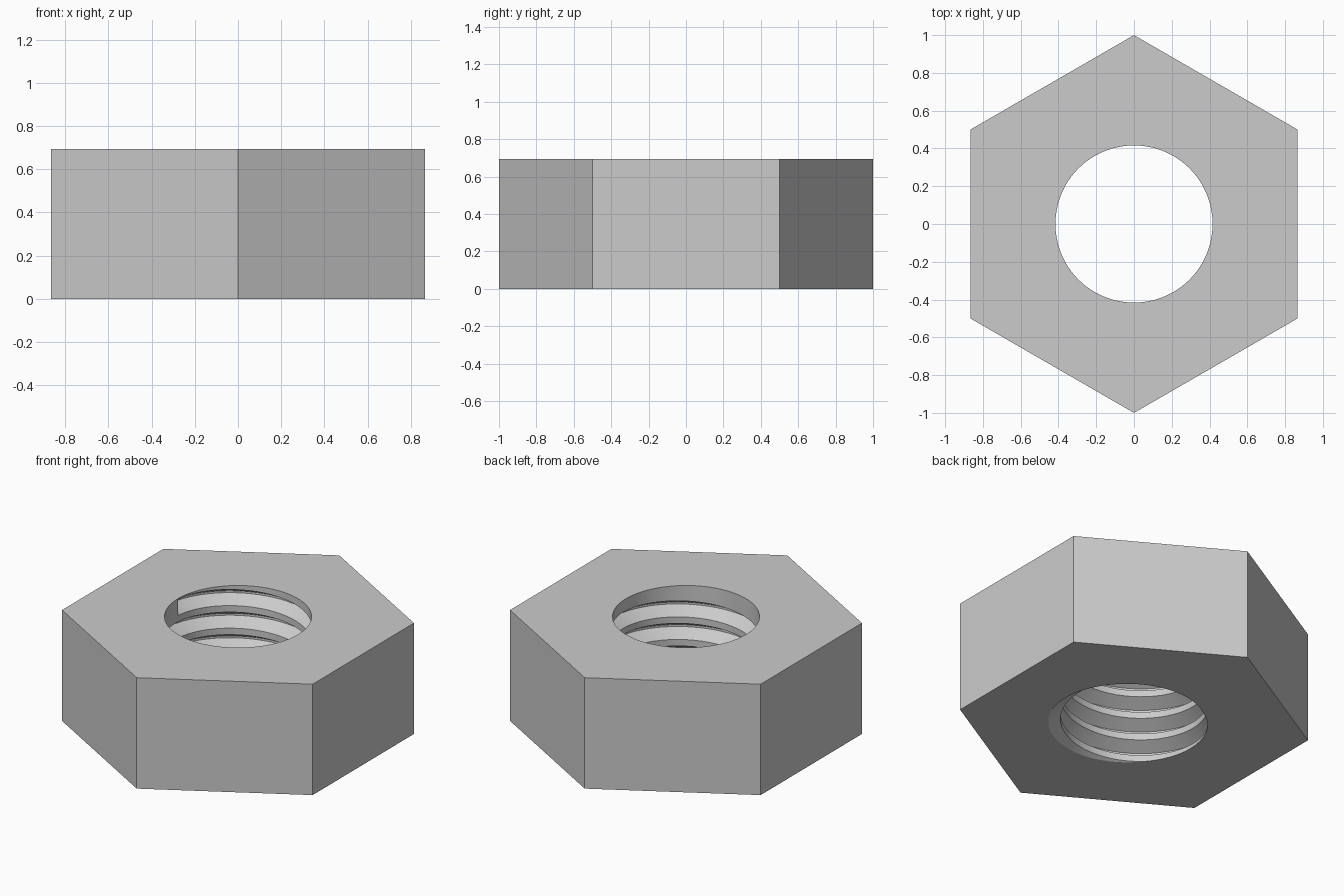
import bpy
import bmesh
from math import sin, cos, pi, tau

if "Cube" in bpy.data.objects:
    bpy.data.objects.remove(bpy.data.objects["Cube"], do_unlink=True)

HEIGHT = 0.693
BORE_R, ROOT_R = 0.416, 0.495
PITCH, TURNS, STEPS = 0.141, 5, 96
TOP_Z = 0.638            # groove centre where the thread runs out

steel = bpy.data.materials.new("steel grey")
steel.use_nodes = True
GREY = (0.6, 0.6, 0.6, 1)
steel.diffuse_color = GREY
steel.node_tree.nodes["Principled BSDF"].inputs["Base Color"].default_value = GREY


def sweep(name, sections):
    """Closed solid lofted through equal-sized rings of points."""
    bm = bmesh.new()
    rings = [[bm.verts.new(p) for p in ring] for ring in sections]
    n = len(rings[0])
    for a, b in zip(rings, rings[1:]):
        for i in range(n):
            j = (i + 1) % n
            bm.faces.new((a[i], a[j], b[j], b[i]))
    bm.faces.new(rings[0])
    bm.faces.new(rings[-1])
    bmesh.ops.recalc_face_normals(bm, faces=bm.faces)
    mesh = bpy.data.meshes.new(name)
    bm.to_mesh(mesh)
    bm.free()
    mesh.materials.append(steel)
    obj = bpy.data.objects.new(name, mesh)
    bpy.context.collection.objects.link(obj)
    return obj


def prism(name, radius, sides, z0, z1):
    return sweep(name, [[(radius * cos(pi / 2 + tau * i / sides),
                          radius * sin(pi / 2 + tau * i / sides), z)
                         for i in range(sides)] for z in (z0, z1)])


def groove_section(step):
    """Trapezoid thread profile, turned down a right-hand helix."""
    angle = pi - tau * step / STEPS
    z = TOP_Z - PITCH * step / STEPS
    inner = BORE_R - 0.012
    profile = ((inner, -0.057), (ROOT_R, -0.006), (ROOT_R, 0.006), (inner, 0.057))
    return [(r * cos(angle), r * sin(angle), z + dz) for r, dz in profile]


def cut(target, cutter):
    cutter.hide_render = True
    mod = target.modifiers.new("cut", "BOOLEAN")
    mod.operation = "DIFFERENCE"
    mod.solver = "EXACT"
    mod.object = cutter
    bpy.context.view_layer.objects.active = target
    bpy.ops.object.modifier_apply(modifier=mod.name)
    bpy.data.objects.remove(cutter, do_unlink=True)


# Hexagonal body, bored through and threaded
nut = prism("hex_nut", 1.0, 6, 0, HEIGHT)
cut(nut, prism("bore_cutter", BORE_R, STEPS, -0.2, HEIGHT + 0.2))
cut(nut, sweep("thread_cutter", [groove_section(s) for s in range(TURNS * STEPS + 1)]))

# Smooth thread, crisp edges
bpy.ops.object.select_all(action="DESELECT")
nut.select_set(True)
bpy.context.view_layer.objects.active = nut
bpy.ops.object.shade_smooth_by_angle(angle=pi / 7)
